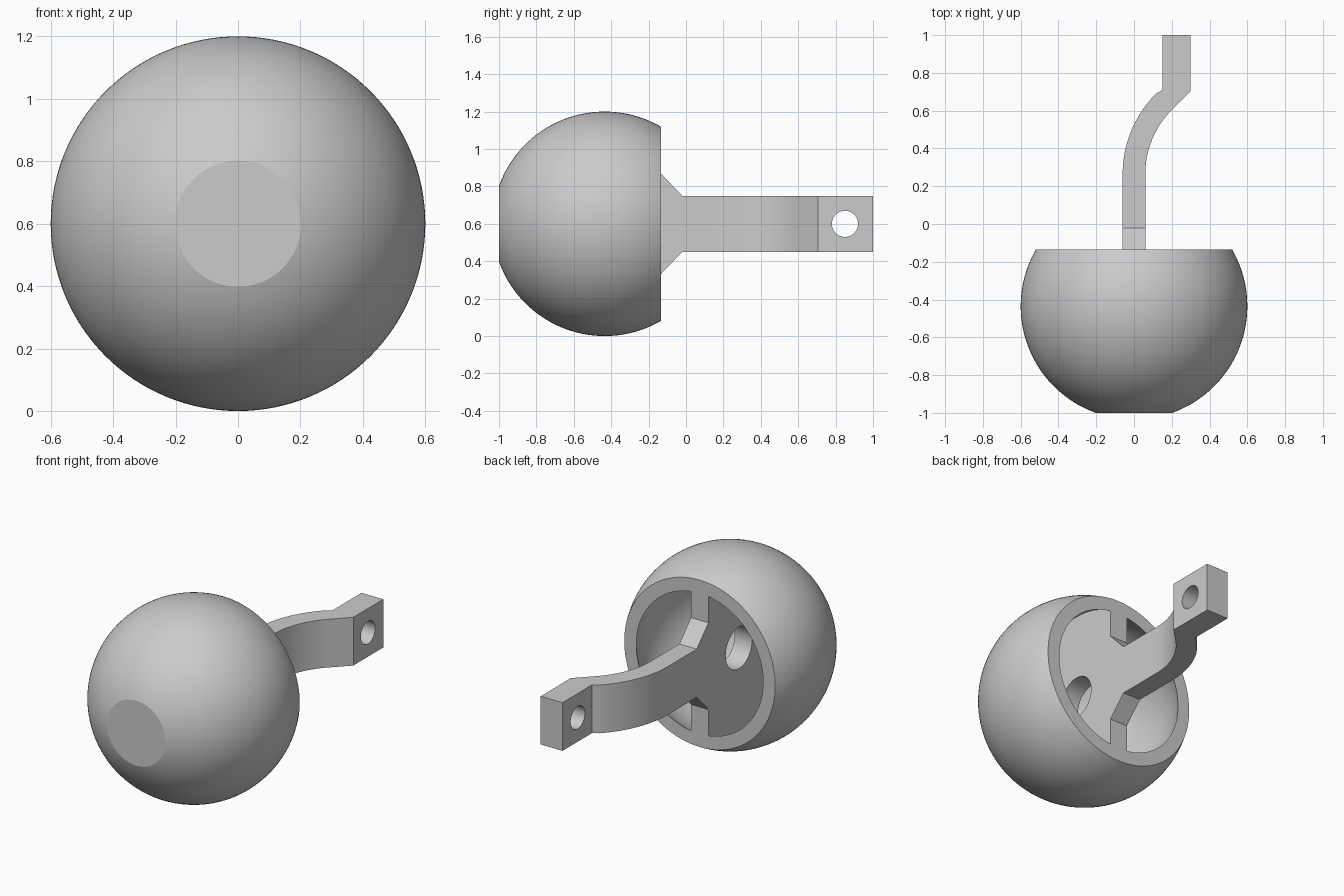
import bpy
import bmesh
from math import sin, cos, pi, radians, asin, acos, sqrt
from mathutils import Matrix

cube = bpy.data.objects.get("Cube")
if cube:
    bpy.data.objects.remove(cube, do_unlink=True)

CY, CZ = -0.435, 0.6          # ball centre
R_OUT, R_IN = 0.6, 0.53       # shell radii
BACK, FRONT = -0.135, -1.0    # flat cuts of the ball
HALF = 0.06                   # half thickness of web and arm

grey = bpy.data.materials.new("plain_grey")
grey.use_nodes = True
colour = (0.6, 0.6, 0.6, 1)
grey.diffuse_color = colour
grey.node_tree.nodes["Principled BSDF"].inputs["Base Color"].default_value = colour


def finish(name, bm):
    bmesh.ops.recalc_face_normals(bm, faces=bm.faces)
    mesh = bpy.data.meshes.new(name)
    bm.to_mesh(mesh)
    bm.free()
    mesh.materials.append(grey)
    obj = bpy.data.objects.new(name, mesh)
    bpy.context.collection.objects.link(obj)
    return obj


def prism(name, points, offset):
    """Extrude a closed outline along an offset vector."""
    bm = bmesh.new()
    face = bm.faces.new([bm.verts.new(p) for p in points])
    new = bmesh.ops.extrude_face_region(bm, geom=[face])["geom"]
    bmesh.ops.translate(bm, vec=offset,
                        verts=[v for v in new if isinstance(v, bmesh.types.BMVert)])
    return finish(name, bm)


def drill(obj, y, radius):
    """Cut a round hole along x."""
    bm = bmesh.new()
    bmesh.ops.create_cone(bm, cap_ends=True, segments=64, radius1=radius,
                          radius2=radius, depth=2,
                          matrix=Matrix.Translation((0, y, CZ)) @ Matrix.Rotation(pi / 2, 4, "Y"))
    cutter = finish(obj.name + "_hole_cutter", bm)
    cutter.hide_render = True
    mod = obj.modifiers.new("hole", "BOOLEAN")
    mod.operation = "DIFFERENCE"
    mod.solver = "EXACT"
    mod.object = cutter
    bpy.context.view_layer.objects.active = obj
    bpy.ops.object.modifier_apply(modifier=mod.name)
    bpy.data.objects.remove(cutter, do_unlink=True)


def smooth(obj):
    bpy.ops.object.select_all(action="DESELECT")
    obj.select_set(True)
    bpy.context.view_layer.objects.active = obj
    bpy.ops.object.shade_smooth_by_angle(angle=radians(15))


def arc(radius, start, end, steps):
    """Points (along, across) on a circle; angle measured from the back axis."""
    angles = [start + (end - start) * i / steps for i in range(steps + 1)]
    return [(radius * cos(a), radius * sin(a)) for a in angles]


# Hollow ball: cut shell profile revolved around y
outer = arc(R_OUT, acos((FRONT - CY) / R_OUT), acos((BACK - CY) / R_OUT), 48)
inner = arc(R_IN, acos((BACK - CY) / R_IN), pi, 48)
profile = [(FRONT - CY, 0)] + outer + inner
bm = bmesh.new()
verts = [bm.verts.new((0, CY + a, CZ + max(r, 0))) for a, r in profile]
edges = [bm.edges.new(pair) for pair in zip(verts, verts[1:])]
bmesh.ops.spin(bm, geom=verts + edges, cent=(0, CY, CZ), axis=(0, 1, 0),
               angle=2 * pi, steps=128, use_merge=True)
bmesh.ops.remove_doubles(bm, verts=bm.verts, dist=0.0001)
ball = finish("ball_shell", bm)
smooth(ball)

# Web: a disc dividing the cavity, with a tapered neck at the back
R_WEB = R_IN + 0.01
rim = acos((BACK - CY) / R_WEB)
outline = [(-HALF, CY + a, CZ + h) for a, h in arc(R_WEB, rim, 2 * pi - rim, 96)]
neck = [(BACK, -0.27), (-0.02, -0.15), (-0.02, 0.15), (BACK, 0.27)]
outline += [(-HALF, y, CZ + h) for y, h in neck]
web = prism("centre_web", outline, (2 * HALF, 0, 0))
drill(web, CY, 0.13)
smooth(web)

# Arm: straight, curved to the left, then a thicker square tip
BEND_X, BEND_Y = 0.54, 0.265


def bend(radius):
    return [(BEND_X - a, BEND_Y + h) for a, h in arc(radius, 0, pi / 4, 20)]


left_edge = [(HALF, -0.02)] + bend(BEND_X - HALF) + [(0.3, 0.705), (0.3, 1)]
right_edge = [(-HALF, -0.02)] + bend(BEND_X + HALF) + [(0.15, 0.71), (0.15, 1)]
arm = prism("curved_arm",
            [(x, y, CZ - 0.15) for x, y in left_edge + right_edge[::-1]], (0, 0, 0.3))
drill(arm, 0.85, 0.07)
smooth(arm)
